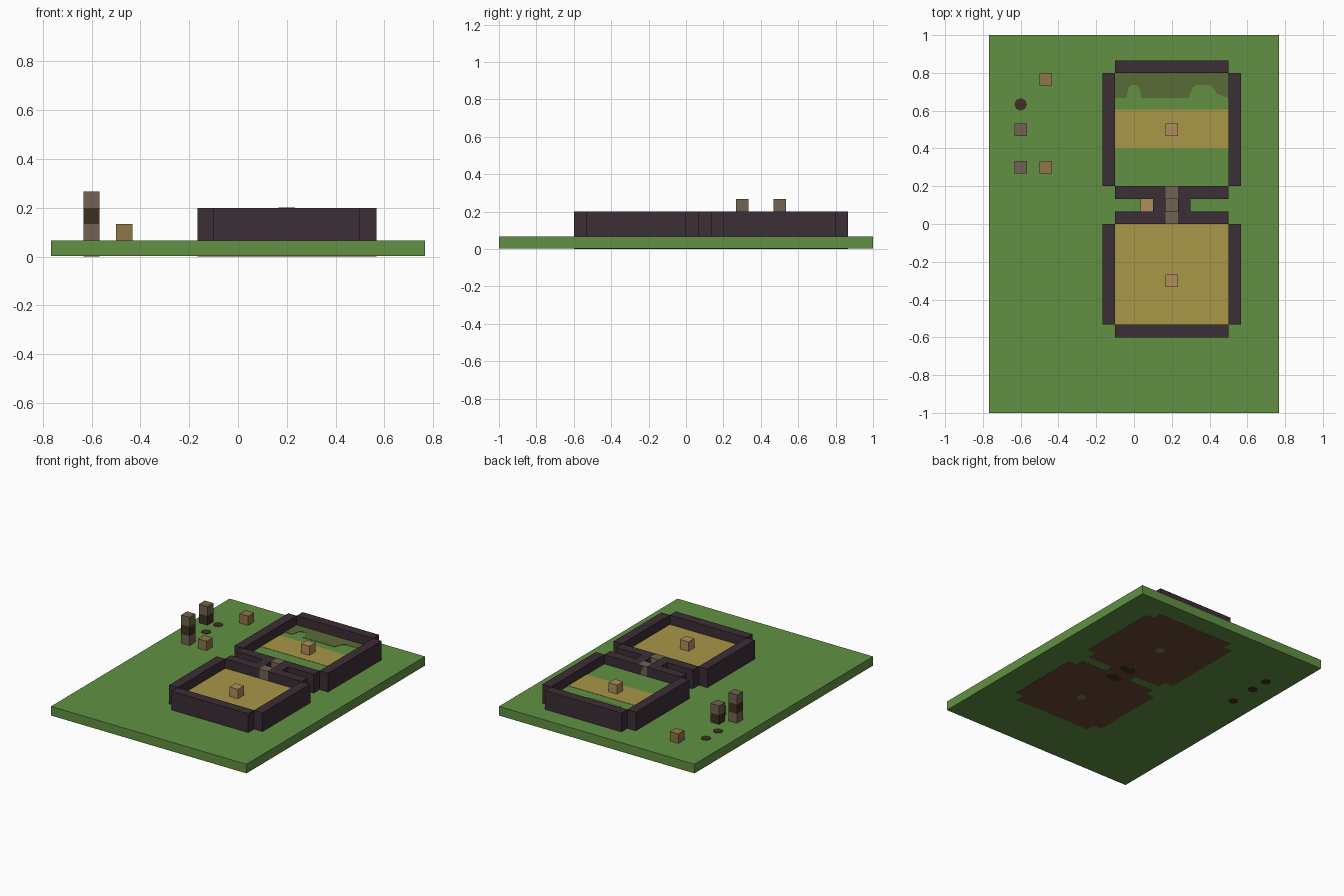
import bpy
import bmesh

cube = bpy.data.objects.get("Cube")
if cube:
    bpy.data.objects.remove(cube, do_unlink=True)

U = 1 / 15          # size of one building block
GROUND = U          # top of the ground slab
FLOOR = 2 * U       # top of the raised room floors
TOP = 3 * U         # top of the walls


def material(name, rgb):
    linear = [((c / 255 + 0.055) / 1.055) ** 2.4 for c in rgb] + [1]
    mat = bpy.data.materials.new(name)
    mat.use_nodes = True
    mat.diffuse_color = linear
    mat.node_tree.nodes["Principled BSDF"].inputs["Base Color"].default_value = linear
    return mat


grass = material("grass green", (97, 145, 66))
moss = material("moss olive", (88, 108, 54))
sand = material("sand yellow", (168, 151, 70))
brick = material("dark plum", (60, 46, 54))
stone = material("grey brown stone", (113, 100, 82))
bark = material("dark bark", (62, 48, 32))
crate_wood = material("crate brown", (143, 118, 72))
pale_wood = material("pale wood", (178, 141, 92))
dirt = material("dirt brown", (104, 72, 54))


def prism(name, outline, z0, z1, mat):
    """Extrude a flat outline between two heights."""
    bm = bmesh.new()
    face = bm.faces.new([bm.verts.new((x, y, z0)) for x, y in outline])
    ext = bmesh.ops.extrude_face_region(bm, geom=[face])
    for v in ext["geom"]:
        if isinstance(v, bmesh.types.BMVert):
            v.co.z = z1
    bmesh.ops.recalc_face_normals(bm, faces=bm.faces)
    mesh = bpy.data.meshes.new(name)
    bm.to_mesh(mesh)
    bm.free()
    mesh.materials.append(mat)
    obj = bpy.data.objects.new(name, mesh)
    bpy.context.collection.objects.link(obj)
    return obj


def box(name, x0, x1, y0, y1, z0, z1, mat):
    return prism(name, [(x0, y0), (x1, y0), (x1, y1), (x0, y1)], z0, z1, mat)


def block(name, x, y, z, mat):
    h = U / 2
    return box(name, x - h, x + h, y - h, y + h, z, z + U, mat)


def disc(name, x, y, z0, z1, mat):
    bpy.ops.mesh.primitive_cylinder_add(
        vertices=8, radius=U / 2, depth=z1 - z0, location=(x, y, (z0 + z1) / 2))
    obj = bpy.context.object
    obj.name = name
    obj.data.materials.append(mat)


# Ground slab
box("ground", -11.5 * U, 11.5 * U, -1, 1, 0.002, GROUND, grass)

# Rooms: four walls with open corners, and the cross-shaped dirt base
X0, X1 = -0.1, 0.5


def room(name, y0, y1):
    box(name + "_front_wall", X0, X1, y0 - U, y0, GROUND, TOP, brick)
    box(name + "_back_wall", X0, X1, y1, y1 + U, GROUND, TOP, brick)
    box(name + "_right_wall", X0 - U, X0, y0, y1, GROUND, TOP, brick)
    box(name + "_left_wall", X1, X1 + U, y0, y1, GROUND, TOP, brick)
    box(name + "_base_long", X0, X1, y0 - U, y1 + U, 0.001, 0.004, dirt)
    box(name + "_base_wide", X0 - U, X1 + U, y0, y1, 0.001, 0.004, dirt)


room("front_room", -8 * U, 0)
room("back_room", 3 * U, 12 * U)

# Room floors
box("front_room_floor", X0, X1, -8 * U, 0, GROUND, FLOOR, sand)
box("back_room_floor", X0, X1, 3 * U, 12 * U, GROUND, FLOOR, grass)
box("sand_strip", X0, X1, 6 * U, 9.1 * U, FLOOR, FLOOR + 0.002, sand)

# Mossy strip with scalloped front edge
scallop = [(X0, 0.667), (-0.04, 0.667), (-0.03, 0.72), (-0.015, 0.735),
           (0.015, 0.735), (0.03, 0.72), (0.04, 0.667), (0.29, 0.667),
           (0.31, 0.72), (0.33, 0.735), (0.41, 0.735), (0.44, 0.69),
           (X1, 0.667), (X1, 0.8), (X0, 0.8)]
prism("moss_strip", scallop, FLOOR, FLOOR + 0.002, moss)

# Passage between the rooms
for side, x in (("right", 2 * U), ("left", 4 * U)):
    box("passage_%s_wall" % side, x - U / 2, x + U / 2, U, 2 * U, GROUND, TOP, brick)
box("passage_base", 1.5 * U, 4.5 * U, U, 2 * U, 0.001, 0.004, dirt)
block("passage_step", 3 * U, 1.5 * U, GROUND, stone)
for name, y in (("front", 0.5 * U), ("back", 2.5 * U)):
    block(name + "_door", 3 * U, y, FLOOR + 0.001, stone)
    for x in (2.6 * U, 3.3 * U):
        disc(name + "_door_peg", x, y, 0, 0.01, bark)

# Crates
block("front_room_crate", 3 * U, -4.5 * U, FLOOR, pale_wood)
block("back_room_crate", 3 * U, 7.5 * U, FLOOR, pale_wood)
block("passage_crate", U, 1.5 * U, GROUND, pale_wood)
for y in (4.5 * U, 11.5 * U):
    block("yard_crate", -7 * U, y, GROUND, crate_wood)
for y in (-4.5 * U, 7.5 * U):
    disc("crate_peg", 3 * U, y, 0, 0.01, crate_wood)

# Yard pillars with their ground pegs
for y in (4.5 * U, 7.5 * U, 9.5 * U):
    disc("ground_peg", -9 * U, y, 0, GROUND + 0.003, bark)
block("pillar_foot", -9 * U, 4.5 * U, GROUND, stone)
for y in (4.5 * U, 7.5 * U):
    block("pillar_middle", -9 * U, y, FLOOR, bark)
    block("pillar_cap", -9 * U, y, TOP, stone)
